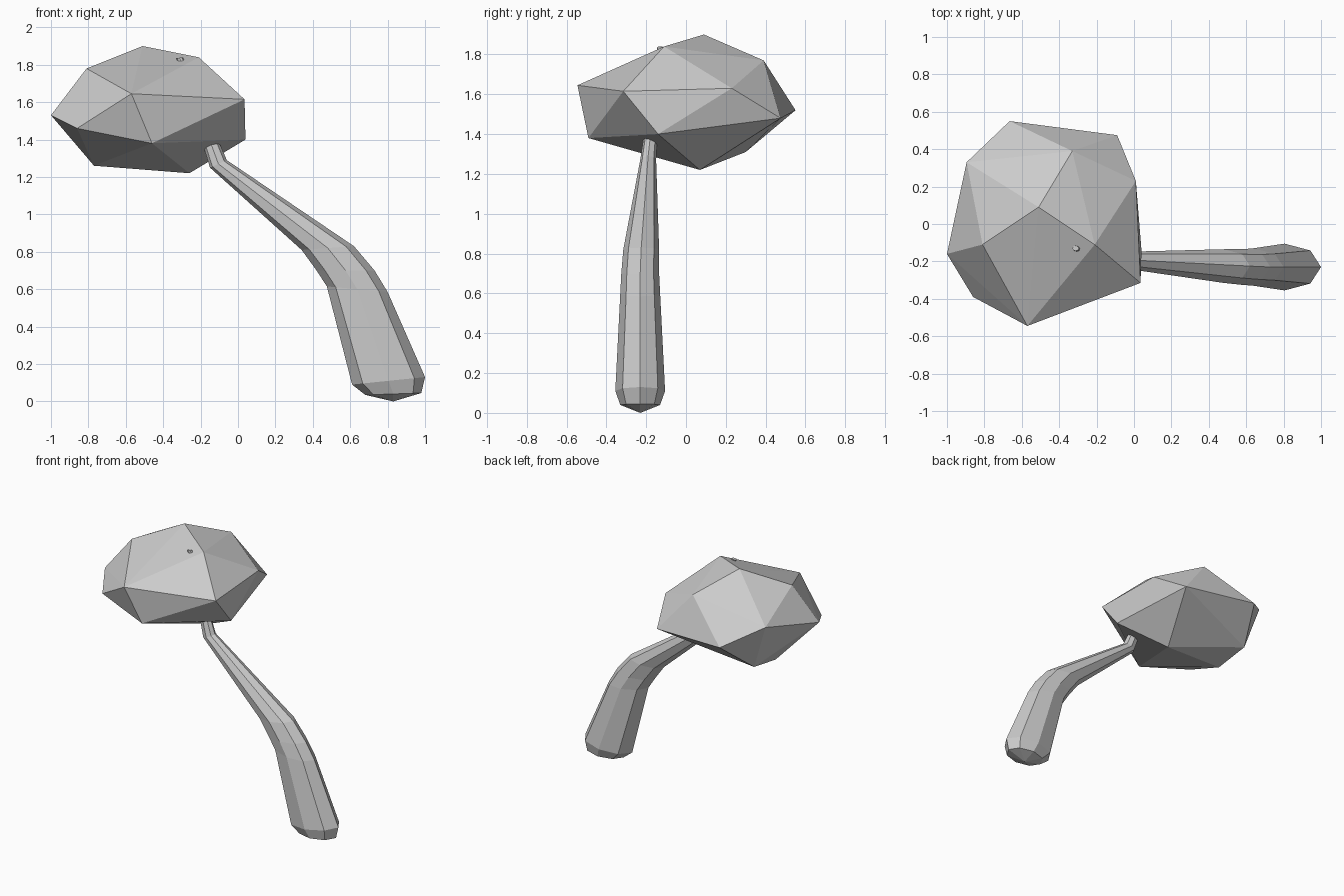
import bpy, bmesh, math

if "Cube" in bpy.data.objects:
    bpy.data.objects.remove(bpy.data.objects["Cube"])


def finish(bm, name):
    bmesh.ops.recalc_face_normals(bm, faces=bm.faces)
    mesh = bpy.data.meshes.new(name)
    bm.to_mesh(mesh)
    bm.free()
    obj = bpy.data.objects.new(name, mesh)
    bpy.context.collection.objects.link(obj)
    return obj


# Crown: faceted convex blob wrapped around a few corner points
corners = [
    (-.51, .09, 1.90), (-.21, -.11, 1.84), (-.81, -.11, 1.78), (-.33, .39, 1.77),
    (.035, -.315, 1.615), (-.57, -.545, 1.645), (-1, -.16, 1.53), (-.665, .55, 1.52),
    (-.895, .33, 1.65), (-.09, .475, 1.48), (.01, .23, 1.63), (.04, -.14, 1.40),
    (-.86, -.39, 1.46), (-.46, -.49, 1.38), (-.26, .07, 1.22), (-.77, .03, 1.26),
    (-.78, .30, 1.31)]
bm = bmesh.new()
for p in corners:
    bm.verts.new(p)
bmesh.ops.convex_hull(bm, input=bm.verts[:])
finish(bm, "crown")

# Trunk: eight-sided rings, each as left (x, z), right (x, z), y centre, y radius
SIDES = 8
rings = [
    (.68, .035, .98, .045, -.23, .10),
    (.61, .09, 1.00, .13, -.23, .125),
    (.475, .615, .80, .585, -.23, .10),
    (.42, .70, .73, .70, -.23, .095),
    (.34, .81, .62, .83, -.225, .09),
    (-.15, 1.25, -.06, 1.29, -.19, .04),
    (-.33, 1.835, -.295, 1.84, -.13, .014)]
bm = bmesh.new()
loops = []
for lx, lz, rx, rz, yc, ry in rings:
    loop = []
    for i in range(SIDES):
        a = math.tau * i / SIDES
        t = (1 + math.cos(a)) / 2
        loop.append(bm.verts.new((lx + (rx - lx) * t, yc + ry * math.sin(a),
                                  lz + (rz - lz) * t)))
    loops.append(loop)
for lo, hi in zip(loops, loops[1:]):
    for i in range(SIDES):
        j = (i + 1) % SIDES
        bm.faces.new((lo[i], lo[j], hi[j], hi[i]))
bm.faces.new(loops[-1])
# Shallow point under the foot
foot = bm.verts.new((.83, -.23, 0))
for i in range(SIDES):
    bm.faces.new((loops[0][i], foot, loops[0][(i + 1) % SIDES]))
finish(bm, "trunk")
